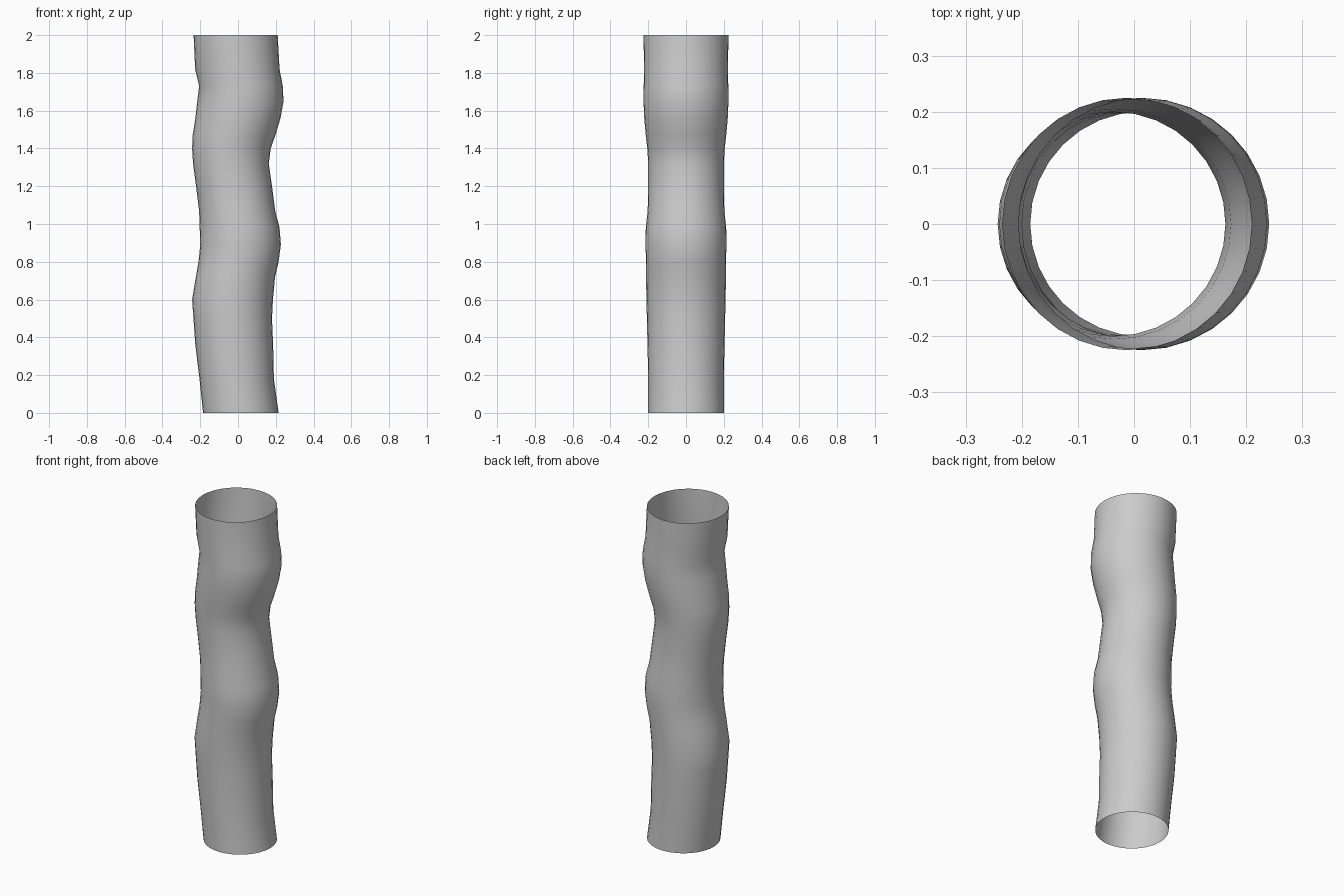
import bpy, bmesh, math

SIDES = 32
# cross-section rings: z, left x, right x, half depth in y
RINGS = [
    (0.00, -0.185, 0.215, 0.200), (0.18, -0.204, 0.190, 0.200),
    (0.36, -0.226, 0.186, 0.204), (0.50, -0.236, 0.180, 0.207),
    (0.60, -0.243, 0.185, 0.210), (0.72, -0.223, 0.196, 0.211),
    (0.80, -0.209, 0.215, 0.212), (0.89, -0.200, 0.227, 0.214),
    (0.98, -0.203, 0.220, 0.213), (1.07, -0.206, 0.197, 0.203),
    (1.20, -0.222, 0.180, 0.200), (1.32, -0.238, 0.163, 0.200),
    (1.40, -0.243, 0.173, 0.205), (1.47, -0.240, 0.198, 0.213),
    (1.56, -0.226, 0.225, 0.221), (1.65, -0.216, 0.241, 0.225),
    (1.73, -0.206, 0.237, 0.224), (1.82, -0.227, 0.220, 0.222),
    (2.00, -0.235, 0.210, 0.225),
]

# wavy open tube skinned through the rings
bm = bmesh.new()
loops = []
for z, left, right, depth in RINGS:
    cx, rx = (left + right) / 2, (right - left) / 2
    loops.append([bm.verts.new((cx + rx * math.cos(a), depth * math.sin(a), z))
                  for a in (2 * math.pi * i / SIDES for i in range(SIDES))])
for low, high in zip(loops, loops[1:]):
    for i in range(SIDES):
        j = (i + 1) % SIDES
        bm.faces.new((low[i], low[j], high[j], high[i])).smooth = True

mesh = bpy.data.meshes.new("wavy_tube")
bm.to_mesh(mesh)
bm.free()
tube = bpy.data.objects.new("wavy_tube", mesh)
bpy.context.collection.objects.link(tube)
